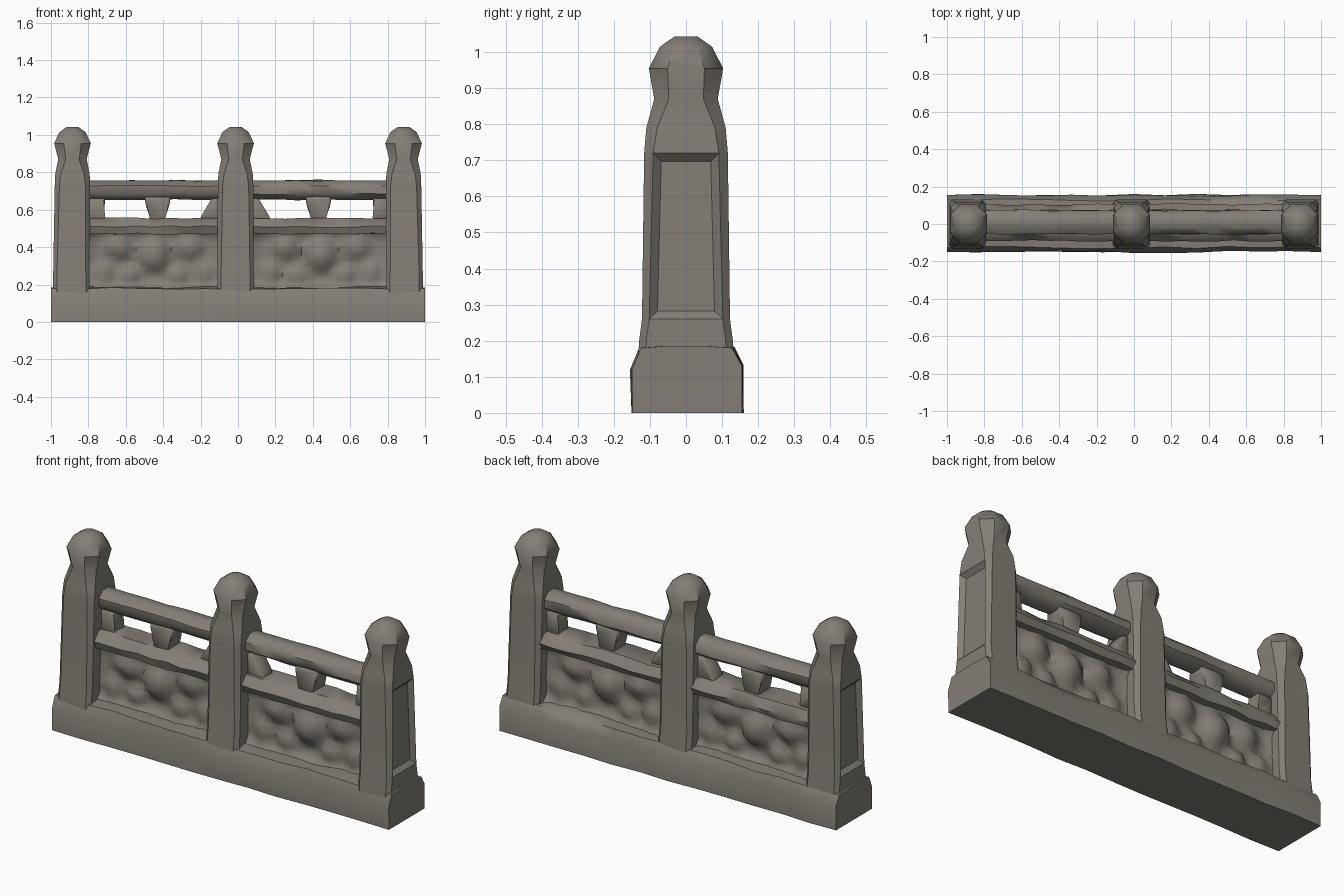
import bpy, bmesh, math, random
from mathutils import Vector

if "Cube" in bpy.data.objects:
    bpy.data.objects.remove(bpy.data.objects["Cube"])

random.seed(4)
stone = bpy.data.materials.new("weathered_stone")
stone.diffuse_color = (0.23, 0.21, 0.18, 1)
stone.use_nodes = True
stone.node_tree.nodes["Principled BSDF"].inputs["Base Color"].default_value = stone.diffuse_color


def finish(name, bm, angle=50):
    bmesh.ops.recalc_face_normals(bm, faces=bm.faces)
    me = bpy.data.meshes.new(name)
    bm.to_mesh(me)
    bm.free()
    me.materials.append(stone)
    ob = bpy.data.objects.new(name, me)
    bpy.context.collection.objects.link(ob)
    bpy.ops.object.select_all(action='DESELECT')
    bpy.context.view_layer.objects.active = ob
    ob.select_set(True)
    bpy.ops.object.shade_smooth_by_angle(angle=math.radians(angle))
    return ob


def loft(bm, rings):
    rows = [[bm.verts.new(p) for p in r] for r in rings]
    n = len(rows[0])
    for a, b in zip(rows, rows[1:]):
        for i in range(n):
            j = (i + 1) % n
            bm.faces.new((a[i], a[j], b[j], b[i]))
    bm.faces.new(rows[0][::-1])
    bm.faces.new(rows[-1])


def octagon(hx, hy, c):
    return [(hx, -hy + c), (hx, hy - c), (hx - c, hy), (-hx + c, hy),
            (-hx, hy - c), (-hx, -hy + c), (-hx + c, -hy), (hx - c, -hy)]


def lengthwise(name, x0, x1, profile, steps, wobble=0.0):
    """Extrude a (y, z) profile along x with slight wear."""
    bm = bmesh.new()
    rings = []
    for i in range(steps + 1):
        x = x0 + (x1 - x0) * i / steps
        w = wobble if 0 < i < steps else 0
        rings.append([(x, y + random.uniform(-w, w),
                       z + (random.uniform(-w, w) if z > 0.01 else 0))
                      for y, z in profile])
    loft(bm, rings)
    return finish(name, bm)


# plinth with sloped shoulders
lengthwise("plinth", -1, 1,
           [(-0.148, 0), (0.155, 0), (0.155, 0.13), (0.128, 0.18), (0.06, 0.185),
            (-0.06, 0.185), (-0.125, 0.18), (-0.15, 0.12)], 12, 0.006)


# posts: chamfered shaft, narrow neck, faceted bud on top
def post(name, cx, side):
    bm = bmesh.new()
    rows = [(0.10, 0.098, 0.135, 0.02), (0.20, 0.098, 0.130, 0.02),
            (0.26, 0.097, 0.122, 0.02), (0.72, 0.095, 0.116, 0.025),
            (0.79, 0.092, 0.110, 0.03), (0.87, 0.076, 0.088, 0.04),
            (0.955, 0.098, 0.103, 0.052), (1.015, 0.070, 0.072, 0.04),
            (1.043, 0.030, 0.032, 0.018)]
    loft(bm, [[(cx + x + side * 0.006 * (z < 0.3), y, z)
               for x, y in octagon(hx, hy, c)] for z, hx, hy, c in rows])
    bm.normal_update()
    # sunk panel on the outer end of the fence
    if side:
        outer = [f for f in bm.faces if f.normal.x * side > 0.9
                 and 0.4 < f.calc_center_median().z < 0.6]
        bmesh.ops.inset_region(bm, faces=outer, thickness=0.032, depth=-0.022)
    return finish(name, bm, 40)


post("left_post", -0.885, -1)
post("middle_post", -0.013, 0)
post("right_post", 0.885, 1)


def prism(name, outline, y0, y1):
    """Flat (x, z) outline given thickness in y."""
    bm = bmesh.new()
    loft(bm, [[(x, y, z) for x, z in outline] for y in (y0, y1)])
    bmesh.ops.bevel(bm, geom=list(bm.edges), offset=0.008, segments=1, affect='EDGES')
    return finish(name, bm)


def blob(x, z, cx, cz, rx, rz):
    d = math.hypot((x - cx) / rx, (z - cz) / rz)
    return max(0.0, 1 - d * d)


# carved infill, sculpted on both faces
def carved_panel(name, x0, x1):
    mx = (x0 + x1) / 2
    nx, nz = 22, 12
    bm = bmesh.new()
    bmesh.ops.create_grid(bm, x_segments=nx, y_segments=nz, size=1)
    flat = [(v, v.co.x, v.co.y) for v in bm.verts]
    dup = bmesh.ops.duplicate(bm, geom=list(bm.faces) + list(bm.edges) + list(bm.verts))
    back = [(v, v.co.x, v.co.y) for v in dup["geom"] if isinstance(v, bmesh.types.BMVert)]
    for verts, s in ((flat, -1), (back, 1)):
        for v, u, w in verts:
            x, z = mx + u * (x1 - x0) / 2, 0.335 + w * 0.165
            h = 0.028 + 0.045 * max(0, abs(w) - 0.75) / 0.25
            h += 0.02 * max(0, abs(u) - 0.85) / 0.15
            h += 0.060 * blob(x, z, mx, 0.36, 0.10, 0.11)
            for k in (-1, 1):
                h += 0.045 * blob(x, z, mx + k * 0.19, 0.40, 0.085, 0.08)
                h += 0.035 * blob(x, z, mx + k * 0.13, 0.25, 0.07, 0.06)
                h += 0.035 * blob(x, z, mx + k * 0.27, 0.26, 0.06, 0.08)
            h += random.uniform(-0.004, 0.004)
            v.co = Vector((x, 0.008 + s * min(h, 0.088), z))
    # close the border between the two faces
    rim = [e for e in bm.edges if e.is_boundary]
    bmesh.ops.bridge_loops(bm, edges=rim)
    return finish(name, bm, 60)


# two bays of rails, struts and infill
for label, x0, x1, inner in (("left", -0.80, -0.10, 1), ("right", 0.07, 0.81, -1)):
    rail = [(0.01 + 0.068 * math.cos(a), 0.705 + 0.056 * math.sin(a))
            for a in (math.radians(22.5 + 45 * i) for i in range(8))]
    lengthwise(label + "_handrail", x0, x1, rail, 6, 0.004)
    lengthwise(label + "_middle_rail", x0, x1,
               [(-0.075, 0.47), (0.09, 0.47), (0.105, 0.505), (0.075, 0.55),
                (-0.05, 0.553), (-0.09, 0.51)], 8, 0.005)
    carved_panel(label + "_carved_panel", x0, x1)
    # vase-shaped strut in the opening
    c = 0.43 * -inner
    prism(label + "_strut", [(c - 0.045, 0.53), (c + 0.045, 0.53), (c + 0.04, 0.58),
                             (c + 0.067, 0.635), (c + 0.067, 0.67), (c - 0.067, 0.67),
                             (c - 0.067, 0.635), (c - 0.04, 0.58)], -0.04, 0.06)
    # corner brackets against the posts
    near, far = (x1, x0) if inner == 1 else (x0, x1)
    prism(label + "_inner_bracket",
          [(near, 0.53), (near - inner * 0.105, 0.53), (near - inner * 0.10, 0.56),
           (near - inner * 0.04, 0.66), (near, 0.66)], -0.035, 0.055)
    prism(label + "_outer_bracket",
          [(far, 0.53), (far + inner * 0.085, 0.53), (far + inner * 0.082, 0.56),
           (far + inner * 0.09, 0.66), (far, 0.66)], -0.03, 0.05)
